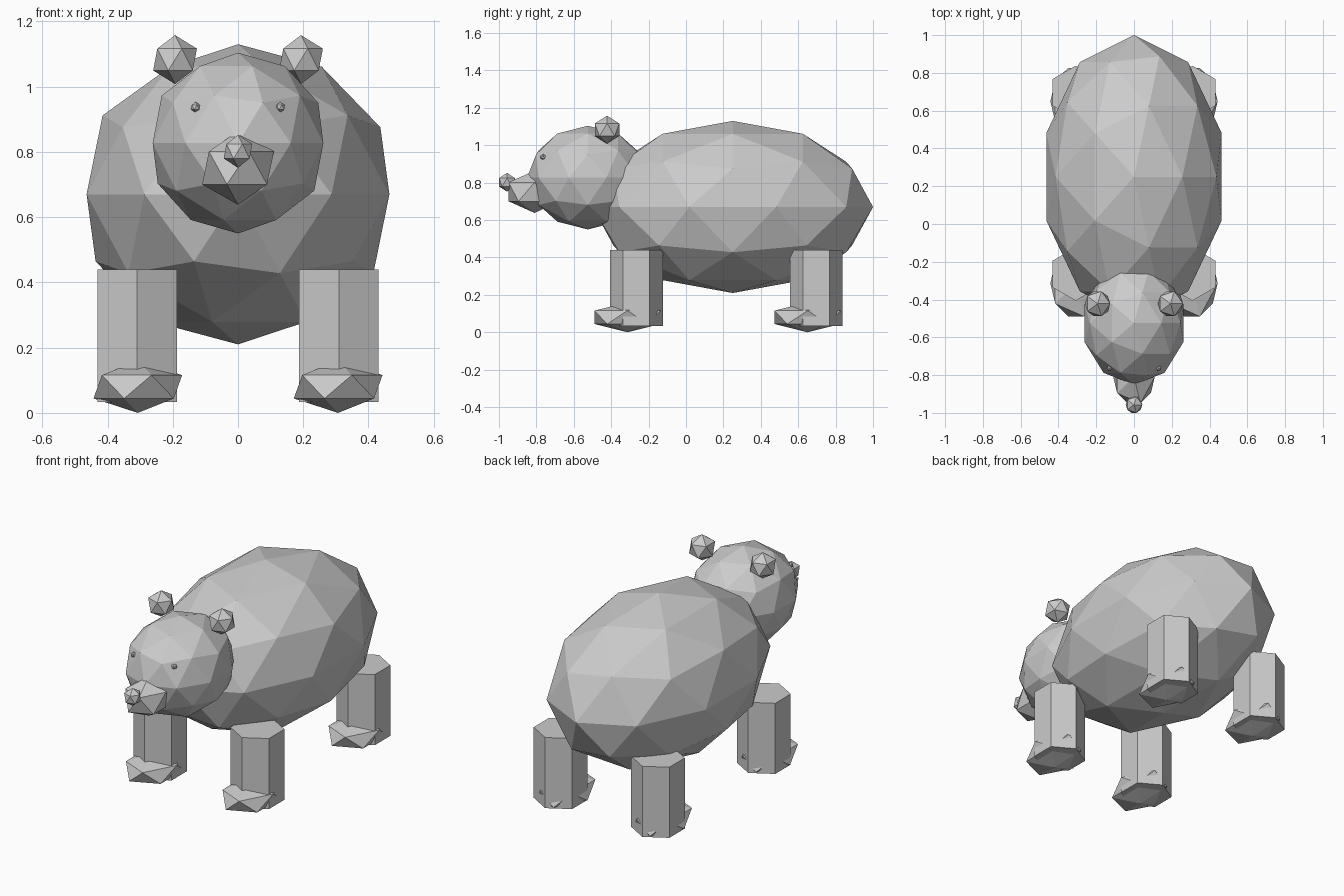
import bpy

cube = bpy.data.objects.get("Cube")
if cube:
    bpy.data.objects.remove(cube, do_unlink=True)

# One plain grey for the whole animal
grey = bpy.data.materials.new("plain grey")
grey.use_nodes = True
grey.diffuse_color = (0.6, 0.6, 0.6, 1)
grey.node_tree.nodes["Principled BSDF"].inputs["Base Color"].default_value = (0.6, 0.6, 0.6, 1)


def finish(name):
    obj = bpy.context.object
    obj.name = name
    obj.data.materials.clear()
    obj.data.materials.append(grey)
    bpy.ops.object.shade_flat()
    return obj


def faceted_ball(name, location, radii, detail=1):
    bpy.ops.mesh.primitive_ico_sphere_add(subdivisions=detail, radius=1, location=location)
    bpy.context.object.scale = radii
    return finish(name)


def hex_post(name, location, radius, height):
    bpy.ops.mesh.primitive_cylinder_add(vertices=6, radius=radius, depth=height, location=location)
    return finish(name)


# Body and head
faceted_ball("body", (0, 0.25, 0.67), (0.488, 0.75, 0.46), 2)
faceted_ball("head", (0, -0.525, 0.827), (0.275, 0.325, 0.277), 2)

# Face
faceted_ball("muzzle", (0, -0.81, 0.751), (0.123, 0.163, 0.113))
faceted_ball("nose", (0, -0.957, 0.802), (0.049, 0.05, 0.05))

# Paired parts
for side, s in (("left", 1), ("right", -1)):
    faceted_ball(side + "_ear", (s * 0.193, -0.422, 1.083), (0.075, 0.077, 0.075))
    faceted_ball(side + "_eye", (s * 0.13, -0.764, 0.937), (0.016, 0.016, 0.016))
    for end, leg_y, foot_y in (("front", -0.265, -0.313), ("back", 0.697, 0.65)):
        hex_post(f"{end}_{side}_leg", (s * 0.309, leg_y, 0.237), 0.141, 0.406)
        faceted_ball(f"{end}_{side}_foot", (s * 0.307, foot_y, 0.08), (0.152, 0.207, 0.08))
